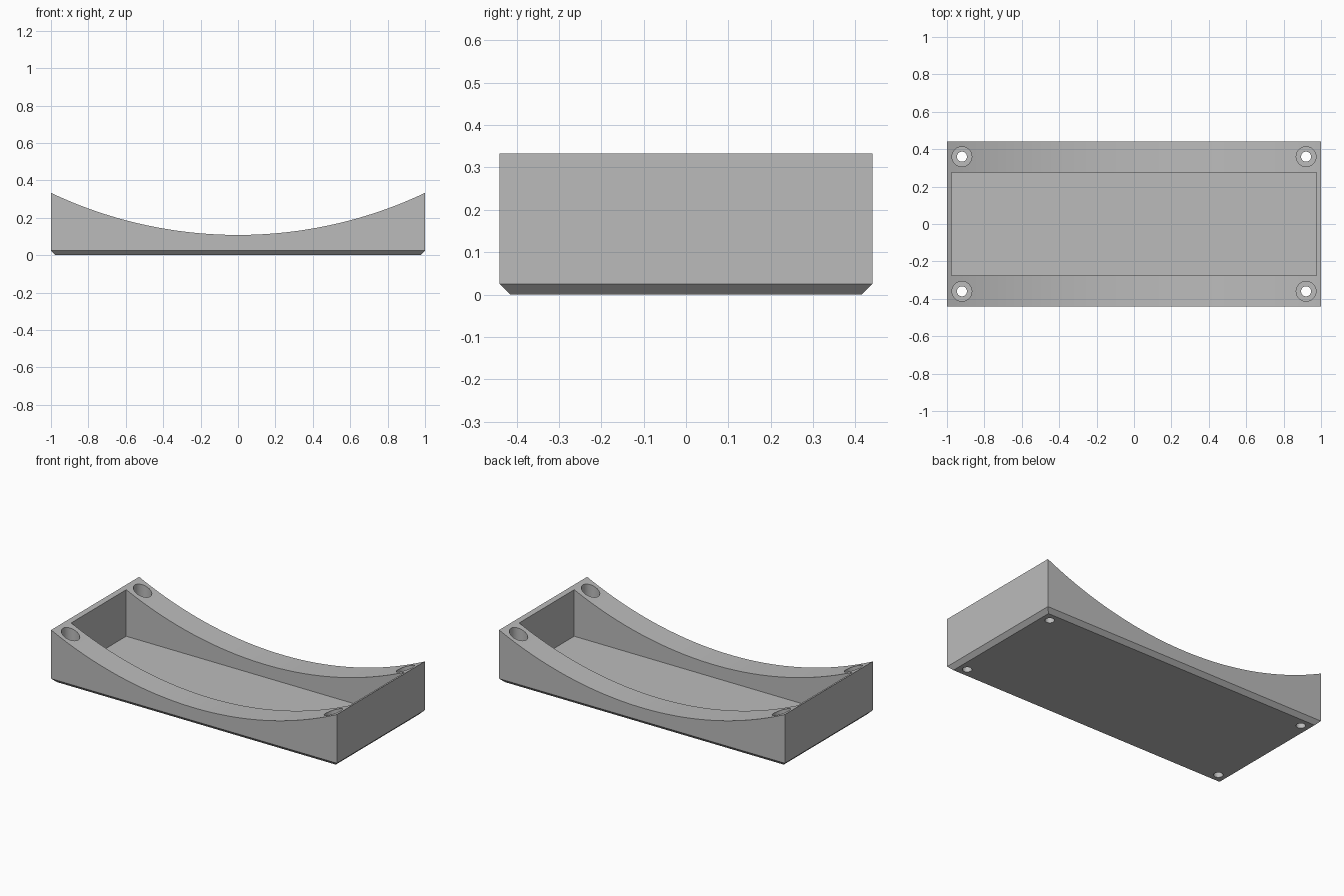
import bpy, bmesh, math

if "Cube" in bpy.data.objects:
    bpy.data.objects.remove(bpy.data.objects["Cube"])

grey = bpy.data.materials.new("plain_grey")
grey.diffuse_color = (0.5, 0.5, 0.5, 1)
grey.use_nodes = True
grey.node_tree.nodes["Principled BSDF"].inputs["Base Color"].default_value = grey.diffuse_color

HALF_Y, CHAMFER = 0.44, 0.025
TOP_END, TOP_MID = 0.333, 0.108
SEGMENTS = 64

# Saddle body: concave arc profile extruded along y
sag = TOP_END - TOP_MID
radius = (1 + sag * sag) / (2 * sag)
half_angle = math.asin(1 / radius)
profile = [(-1, 0), (1, 0)]
for i in range(SEGMENTS + 1):
    a = half_angle * (1 - 2 * i / SEGMENTS)
    profile.append((radius * math.sin(a), TOP_MID + radius * (1 - math.cos(a))))

bm = bmesh.new()
face = bm.faces.new([bm.verts.new((x, -HALF_Y, z)) for x, z in profile])
out = bmesh.ops.extrude_face_region(bm, geom=[face])
moved = [v for v in out["geom"] if isinstance(v, bmesh.types.BMVert)]
bmesh.ops.translate(bm, verts=moved, vec=(0, 2 * HALF_Y, 0))
bmesh.ops.recalc_face_normals(bm, faces=bm.faces)

# Chamfer around the underside
rim = [e for e in bm.edges if all(abs(v.co.z) < 1e-6 for v in e.verts)]
bmesh.ops.bevel(bm, geom=rim, offset=CHAMFER, offset_type='OFFSET',
                segments=1, profile=0.5, affect='EDGES')
bmesh.ops.recalc_face_normals(bm, faces=bm.faces)
mesh = bpy.data.meshes.new("saddle_tray")
bm.to_mesh(mesh)
bm.free()
mesh.materials.append(grey)
tray = bpy.data.objects.new("saddle_tray", mesh)
bpy.context.collection.objects.link(tray)


def cut(cutter):
    """Subtract a cutter from the tray and remove it."""
    cutter.hide_render = True
    cutter.data.materials.append(grey)
    bpy.context.view_layer.objects.active = tray
    mod = tray.modifiers.new("cut", 'BOOLEAN')
    mod.operation, mod.solver, mod.object = 'DIFFERENCE', 'EXACT', cutter
    bpy.ops.object.modifier_apply(modifier=mod.name)
    bpy.data.objects.remove(cutter, do_unlink=True)


def cut_hole(x, y, r, z0, z1):
    bpy.ops.mesh.primitive_cylinder_add(vertices=32, radius=r, depth=z1 - z0,
                                        location=(x, y, (z0 + z1) / 2))
    cut(bpy.context.object)


# Flat-floored pocket
floor = 0.027
bpy.ops.mesh.primitive_cube_add(size=1, location=(0, 0, floor + 0.5))
pocket = bpy.context.object
pocket.scale = (1.95, 0.55, 1)
cut(pocket)

# Counterbored screw holes in the corners
for sx in (-1, 1):
    for sy in (-1, 1):
        cut_hole(sx * 0.92, sy * 0.36, 0.053, 0.05, 0.6)
        cut_hole(sx * 0.92, sy * 0.36, 0.027, -0.1, 0.2)

# Smooth the arc and bores, keep the edges crisp
bpy.ops.object.select_all(action='DESELECT')
tray.select_set(True)
bpy.context.view_layer.objects.active = tray
bpy.ops.object.shade_smooth_by_angle(angle=math.radians(25))
